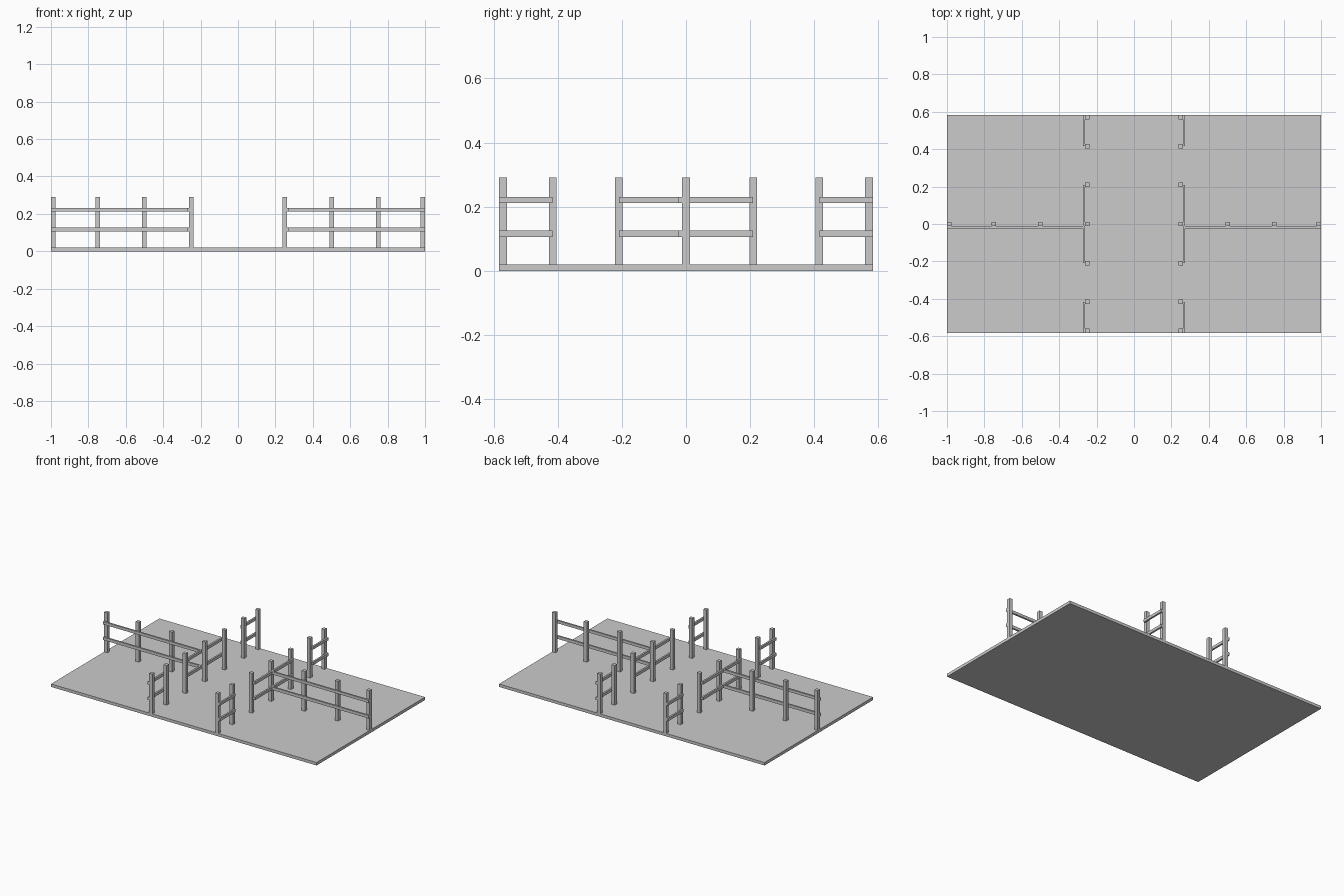
import bpy

if "Cube" in bpy.data.objects:
    bpy.data.objects.remove(bpy.data.objects["Cube"])

grey = bpy.data.materials.new("plain grey")
grey.diffuse_color = (0.6, 0.6, 0.6, 1)
grey.use_nodes = True
grey.node_tree.nodes["Principled BSDF"].inputs["Base Color"].default_value = grey.diffuse_color


def box(name, x, y, z):
    """Box given by its (low, high) extent on each axis."""
    bpy.ops.mesh.primitive_cube_add(size=1, location=[sum(r) / 2 for r in (x, y, z)])
    ob = bpy.context.object
    ob.name = name
    ob.scale = [abs(r[1] - r[0]) for r in (x, y, z)]
    bpy.ops.object.transform_apply(location=False, rotation=False, scale=True)
    ob.data.materials.append(grey)
    return ob


HALF_Y = 0.583            # half depth of the base
H = 0.012                 # half width of a post, thickness of a rail
BASE_TOP, POST_TOP = 0.02, 0.291
RAILS = [(0.106, 0.126), (0.212, 0.231)]
AISLE = 0.249             # post line beside the central aisle


def post(name, x, y):
    box(name, (x - H, x + H), (y - H, y + H), (BASE_TOP, POST_TOP))


# Ground slab
box("base", (-1, 1), (-HALF_Y, HALF_Y), (0, BASE_TOP))

for side, s in (("left", -1), ("right", 1)):
    # Posts along the aisle, leaving gate gaps
    for y in (-0.571, -0.416, -0.21, 0, 0.21, 0.416, 0.571):
        post(side + "_aisle_post", s * AISLE, y)
    # Posts of the dividing fence
    for x in (0.5, 0.75, 0.988):
        post(side + "_divider_post", s * x, 0)
    inner, outer = AISLE + H, AISLE + 2 * H
    for z in RAILS:
        # Aisle rails on the outer faces of the posts
        for y in ((-HALF_Y, -0.416), (-0.209, 0.209), (0.416, HALF_Y)):
            box(side + "_aisle_rail", (s * inner, s * outer), y, z)
        # Long dividing rail on the front faces of the posts
        box(side + "_divider_rail", (s * outer, s), (-2 * H, -H), z)
